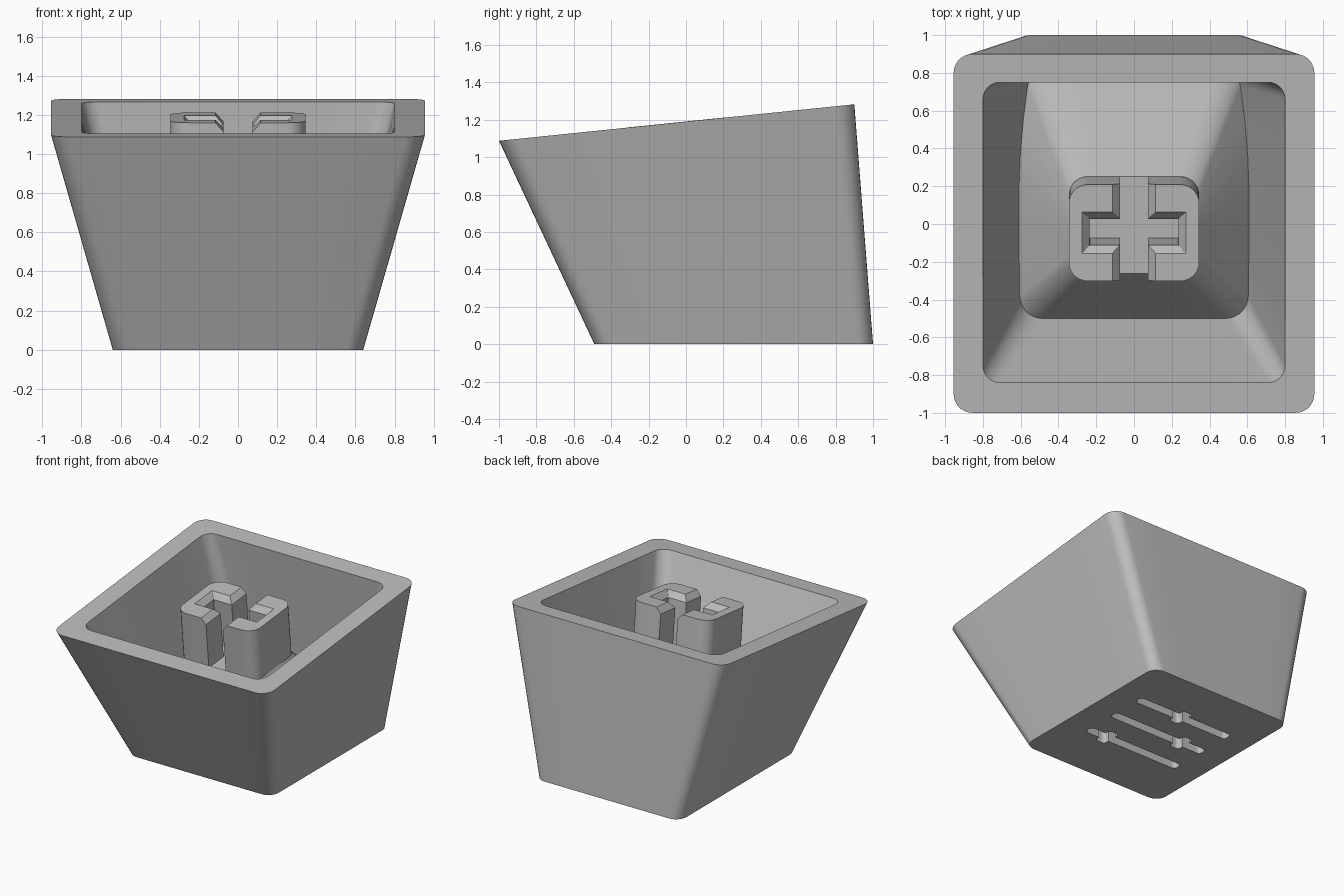
import bpy, bmesh, math
from mathutils import Matrix

if "Cube" in bpy.data.objects:
    bpy.data.objects.remove(bpy.data.objects["Cube"])

grey = bpy.data.materials.new("plain grey")
grey.use_nodes = True
grey.diffuse_color = (0.5, 0.5, 0.5, 1)
grey.node_tree.nodes["Principled BSDF"].inputs["Base Color"].default_value = (0.5, 0.5, 0.5, 1)

TILT = 0.1026                      # slope of the open rim
ANGLE = math.atan(TILT)


def rounded_ring(half_x, y0, y1, radius, height, steps=7, side=6):
    """Rounded rectangle outline; height is a function of y."""
    corners = [(half_x - radius, y1 - radius), (-half_x + radius, y1 - radius),
               (-half_x + radius, y0 + radius), (half_x - radius, y0 + radius)]
    arcs = []
    for i, (cx, cy) in enumerate(corners):
        arcs.append([(cx + radius * math.cos(a), cy + radius * math.sin(a))
                     for a in [math.pi / 2 * (i + k / steps) for k in range(steps + 1)]])
    points = []
    for i, arc in enumerate(arcs):
        points += arc
        (ax, ay), (bx, by) = arc[-1], arcs[(i + 1) % 4][0]
        points += [(ax + (bx - ax) * k / side, ay + (by - ay) * k / side)
                   for k in range(1, side)]
    return [(x, y, height(y)) for x, y in points]


def flat(z):
    return lambda y: z


def sloped(z):
    return lambda y: z + TILT * y


def loft(name, rings, matrix=Matrix()):
    """Closed solid through a list of matching rings."""
    bm = bmesh.new()
    loops = [[bm.verts.new(p) for p in ring] for ring in rings]
    for low, high in zip(loops, loops[1:]):
        for i in range(len(low)):
            j = (i + 1) % len(low)
            bm.faces.new((low[i], low[j], high[j], high[i]))
    bm.faces.new(loops[0][::-1])
    bm.faces.new(loops[-1])
    bmesh.ops.recalc_face_normals(bm, faces=bm.faces)
    mesh = bpy.data.meshes.new(name)
    bm.to_mesh(mesh)
    bm.free()
    mesh.materials.append(grey)
    obj = bpy.data.objects.new(name, mesh)
    obj.matrix_world = matrix
    bpy.context.collection.objects.link(obj)
    return obj


def carve(obj, cutters):
    """Subtract the cutters, then remove them."""
    for cutter in cutters:
        cutter.hide_render = True
        mod = obj.modifiers.new("cut", 'BOOLEAN')
        mod.operation = 'DIFFERENCE'
        mod.solver = 'EXACT'
        mod.object = cutter
    bpy.context.view_layer.update()
    graph = bpy.context.evaluated_depsgraph_get()
    mesh = bpy.data.meshes.new_from_object(obj.evaluated_get(graph))
    obj.modifiers.clear()
    obj.data = mesh
    for cutter in cutters:
        bpy.data.objects.remove(cutter)


def soften(obj):
    bpy.ops.object.select_all(action='DESELECT')
    obj.select_set(True)
    bpy.context.view_layer.objects.active = obj
    bpy.ops.object.shade_smooth_by_angle(angle=math.radians(28))


# Floor edge: dips and narrows towards the back
def floor_height(y):
    return 0.38 - 0.18 * max(0, (y - 0.1) / 0.75) ** 2


floor_edge = [(x * (1 - 0.36 * (0.38 - z) / 0.6 - 0.02 * max(0, -y)), y, z)
              for x, y, z in rounded_ring(0.61, -0.5, 0.85, 0.12, floor_height)]

# Hollow shell: outside, rim, inside, then the raised mound in the cavity
shell = loft("hollow_shell", [
    rounded_ring(0.64, -0.49, 1.0, 0.09, flat(0)),
    rounded_ring(0.955, -1.0, 0.9, 0.1, sloped(1.19)),
    rounded_ring(0.8, -0.84, 0.75, 0.09, sloped(1.19)),
    floor_edge,
    rounded_ring(0.345, -0.262, 0.252, 0.1, sloped(0.78)),
])

# Three engraved slots under the base, each with a short cross bar
cutters = []
for y, bar_x in ((0.56, 0.02), (0.275, -0.22), (-0.01, 0.25)):
    for half_x, half_y, mid in ((0.43, 0.038, 0), (0.045, 0.085, bar_x)):
        cutters.append(loft("slot_cutter", [
            rounded_ring(half_x, -half_y, half_y, 0.03, flat(z)) for z in (-0.1, 0.1)],
            Matrix.Translation((mid, y, 0))))
carve(shell, cutters)
soften(shell)

# Leaning stem with a bevelled cross-shaped socket
lean = Matrix.Translation((0, -0.005, 0.78)) @ Matrix.Rotation(ANGLE, 4, 'X')
TOP = 0.408
stem = loft("stem", [rounded_ring(0.345, -0.257, 0.257, 0.1, flat(z))
                     for z in (-0.03, TOP)], lean)


def socket_cutter(half_x, half_y):
    levels = ((0, 0.002), (0, TOP - 0.045), (0.08, TOP + 0.045))
    return loft("socket_cutter", [
        rounded_ring(half_x + grow, -half_y - grow, half_y + grow, 0.001, flat(z), 1, 1)
        for grow, z in levels], lean)


carve(stem, [socket_cutter(0.075, 0.4), socket_cutter(0.235, 0.07)])
soften(stem)
